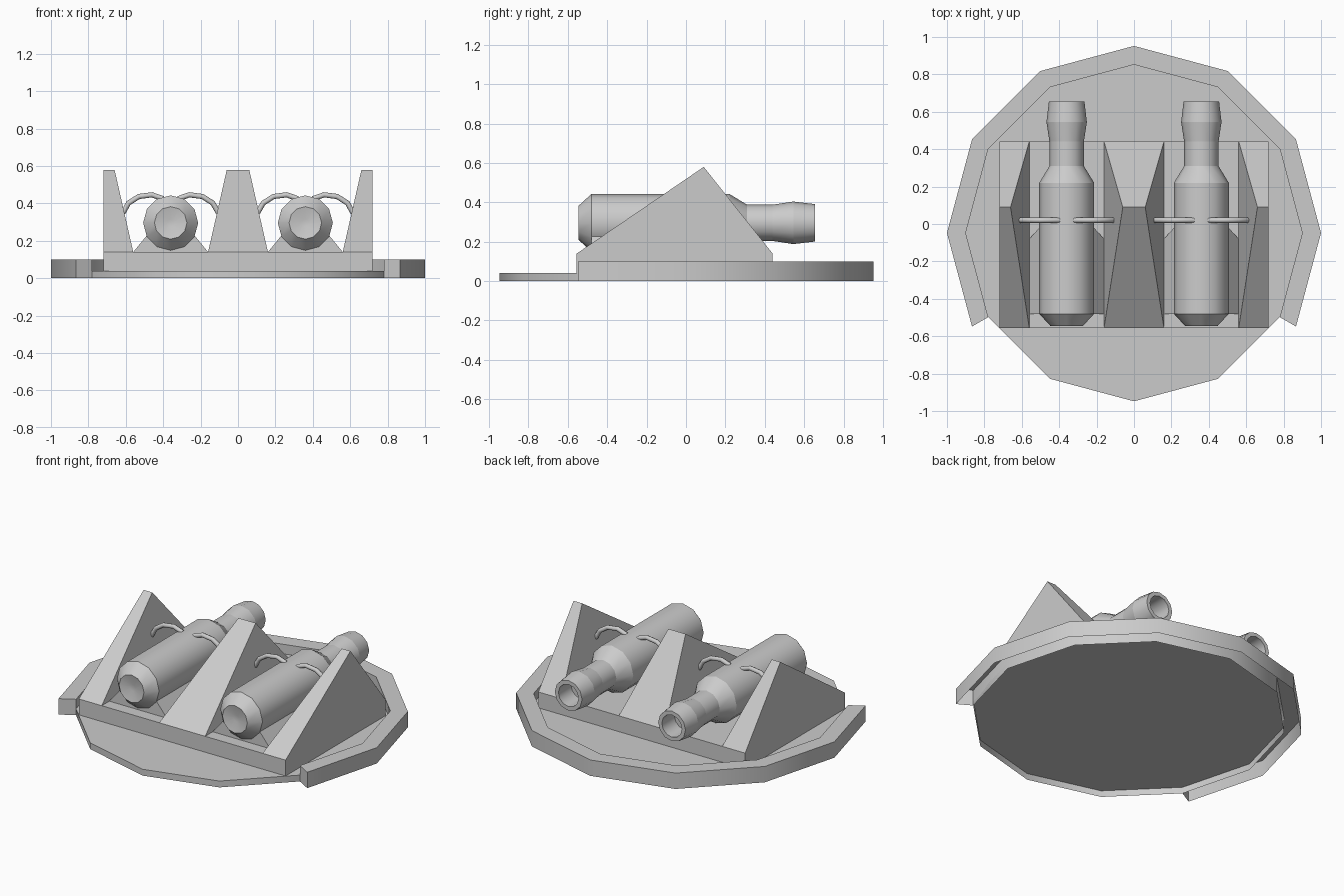
import bpy, bmesh, math
from mathutils import Vector

if "Cube" in bpy.data.objects:
    bpy.data.objects.remove(bpy.data.objects["Cube"])


def make(name, verts, faces, smooth=None):
    me = bpy.data.meshes.new(name)
    me.from_pydata(verts, [], faces)
    bm = bmesh.new()
    bm.from_mesh(me)
    bmesh.ops.recalc_face_normals(bm, faces=bm.faces)
    # Parts are shells: drop downward faces lying flat on whatever is below
    low = min(v.co.z for v in bm.verts) + 1e-4
    flat = [f for f in bm.faces if all(v.co.z < low for v in f.verts)]
    bmesh.ops.delete(bm, geom=flat, context='FACES')
    bm.to_mesh(me)
    bm.free()
    ob = bpy.data.objects.new(name, me)
    bpy.context.collection.objects.link(ob)
    if smooth:
        bpy.ops.object.select_all(action='DESELECT')
        ob.select_set(True)
        bpy.context.view_layer.objects.active = ob
        bpy.ops.object.shade_smooth_by_angle(angle=math.radians(smooth))
    return ob


def loft(name, rings, smooth=None):
    """Join equal-length closed rings and cap both ends."""
    n = len(rings[0])
    verts = [v for r in rings for v in r]
    faces = [(k*n+i, k*n+(i+1) % n, (k+1)*n+(i+1) % n, (k+1)*n+i)
             for k in range(len(rings)-1) for i in range(n)]
    faces += [tuple(range(n)), tuple(range((len(rings)-1)*n, len(rings)*n))]
    return make(name, verts, faces, smooth)


def polar(r, deg, z):
    a = math.radians(deg)
    return (r*math.cos(a), -0.048 + r*math.sin(a), z)


def slab(name, x0, x1, y0, y1, z0, z1):
    return loft(name, [[(x0, y0, z), (x1, y0, z), (x1, y1, z), (x0, y1, z)]
                       for z in (z0, z1)])


# Twelve-sided base plate and the raised rim, both open underneath
loft("base_plate", [[polar(0.9, i*30, z) for i in range(12)] for z in (0, 0.04)], 35)
loft("raised_rim", [[polar(r, a, z) for r, z in
                     ((0.9, 0), (1, 0), (1, 0.1), (0.9, 0.1))]
                    for a in range(-30, 211, 30)], 35)

# Rack block
slab("rack_block", -0.72, 0.72, -0.555, 0.44, 0.04, 0.14)


# Triangular dividers that narrow towards the peak
def divider(name, b0, b1, t0, t1):
    make(name, [(b0, -0.555, 0.14), (b1, -0.555, 0.14), (b1, 0.44, 0.14),
                (b0, 0.44, 0.14), (t0, 0.09, 0.58), (t1, 0.09, 0.58)],
         [(0, 1, 2, 3), (0, 1, 5, 4), (2, 3, 4, 5), (1, 2, 5), (3, 0, 4)])


divider("left_divider", -0.72, -0.56, -0.72, -0.66)
divider("middle_divider", -0.16, 0.16, -0.06, 0.06)
divider("right_divider", 0.56, 0.72, 0.66, 0.72)

# Bottle outline as (y, radius), from the dimpled bottom to the hollow mouth
outline = [(-0.53, 0.02), (-0.545, 0.087), (-0.48, 0.147), (0.22, 0.147),
           (0.31, 0.092), (0.44, 0.092), (0.545, 0.108), (0.655, 0.095),
           (0.655, 0.07), (0.53, 0.07)]
clip_path = [(0.255, 0.35), (0.225, 0.402), (0.17, 0.437), (0.10, 0.446), (0.04, 0.425)]

for side, cx in (("left", -0.36), ("right", 0.36)):
    bottle = loft(side + "_bottle",
                  [[(cx + r*math.cos(i*math.pi/6), y, 0.296 + r*math.sin(i*math.pi/6))
                    for i in range(12)] for y, r in outline], 35)
    # Crisp lines around the shoulder, neck and lip
    for e in bottle.data.edges:
        ya, yb = (bottle.data.vertices[v].co.y for v in e.vertices)
        if abs(ya - yb) < 1e-4 and ya > -0.5:
            e.use_edge_sharp = True

    # Sloped cradle under the bottle
    loft(side + "_cradle",
         [[(cx-0.2, y, 0.14), (cx+0.2, y, 0.14),
           (cx+0.11, y+d, 0.25), (cx-0.11, y+d, 0.25)]
          for y, d in ((-0.48, 0), (-0.08, 0.1))])

    # Pair of thin bent clips from dividers to bottle
    for label, s in (("outer", -1), ("inner", 1)):
        rings = []
        for k, (dx, z) in enumerate(clip_path):
            a = Vector(clip_path[max(k-1, 0)])
            b = Vector(clip_path[min(k+1, len(clip_path)-1)])
            t = (b - a).normalized()
            rings.append([(cx + s*(dx - t.y*0.014*math.cos(q*math.pi/4)),
                           0.02 + 0.014*math.sin(q*math.pi/4),
                           z + t.x*0.014*math.cos(q*math.pi/4)) for q in range(8)])
        loft(f"{side}_{label}_clip", rings, 50)
